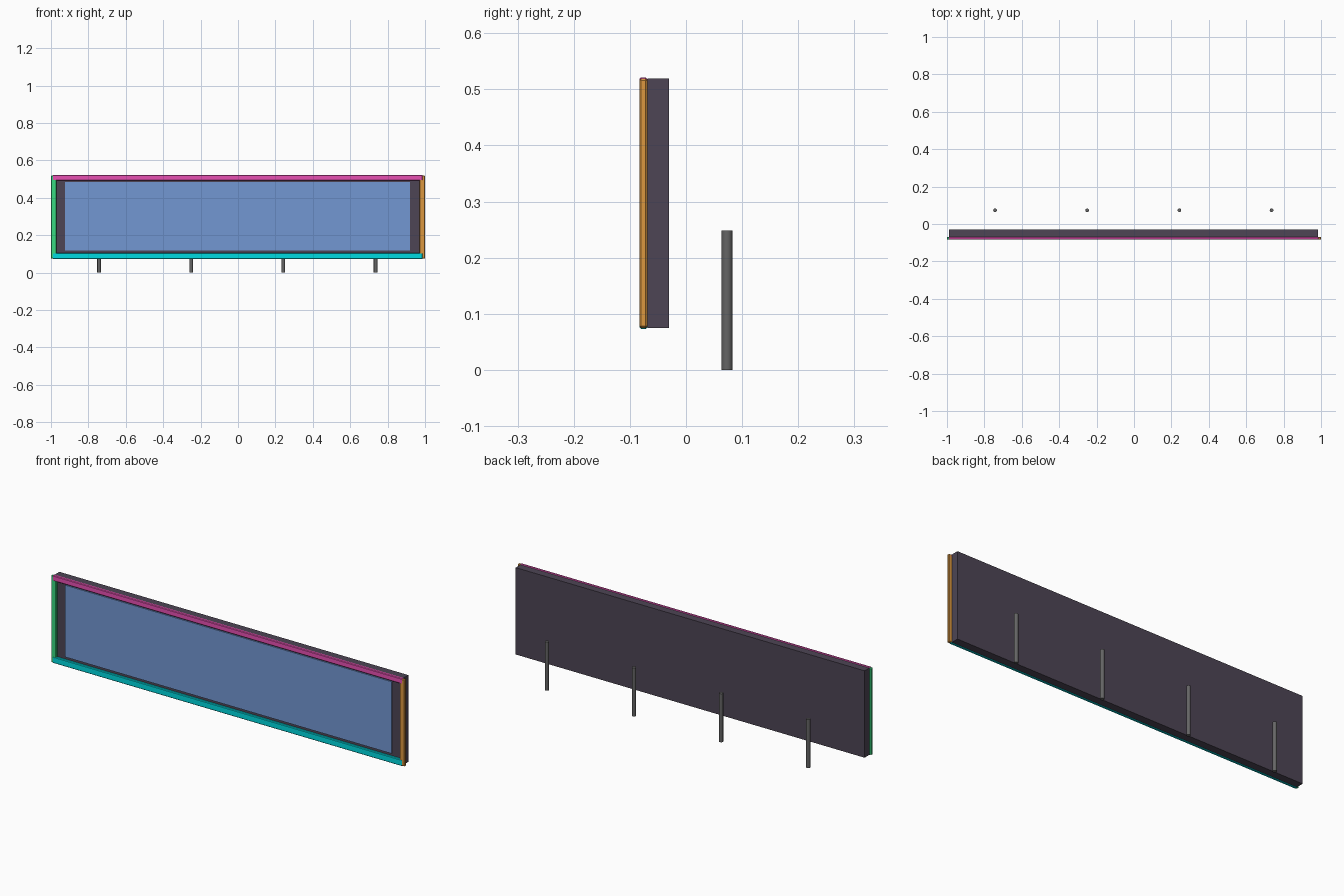
import bpy, math

if "Cube" in bpy.data.objects:
    bpy.data.objects.remove(bpy.data.objects["Cube"])


def paint(ob, rgb):
    m = bpy.data.materials.new(ob.name + "_colour")
    m.diffuse_color = (*rgb, 1)
    m.use_nodes = True
    m.node_tree.nodes["Principled BSDF"].inputs["Base Color"].default_value = m.diffuse_color
    ob.data.materials.append(m)


def box(name, x, y, z, rgb, bevel=0):
    """Box from (min, max) ranges, optionally with chamfered edges."""
    bpy.ops.mesh.primitive_cube_add(
        size=1, location=[(a + b) / 2 for a, b in (x, y, z)])
    ob = bpy.context.object
    ob.name = name
    ob.scale = [b - a for a, b in (x, y, z)]
    bpy.ops.object.transform_apply(location=False, rotation=False, scale=True)
    if bevel:
        mod = ob.modifiers.new("chamfer", 'BEVEL')
        mod.width = bevel
        mod.segments = 1
    paint(ob, rgb)
    return ob


# Sign cabinet and raised face panel
box("cabinet", (-0.989, 0.984), (-0.069, -0.03), (0.075, 0.519), (0.075, 0.06, 0.09))
box("face_panel", (-0.925, 0.92), (-0.075, -0.068), (0.118, 0.485), (0.17, 0.31, 0.65))

# Four coloured trim bars framing the front
FY = (-0.083, -0.0688)
box("left_trim", (-1.0, -0.971), FY, (0.075, 0.519), (0.04, 0.70, 0.22), 0.003)
box("right_trim", (0.971, 1.0), FY, (0.075, 0.519), (0.71, 0.31, 0.05), 0.003)
box("top_trim", (-0.991, 0.988), (FY[0] - 0.0003, FY[1]), (0.493, 0.521), (0.80, 0.08, 0.45), 0.003)
box("bottom_trim", (-0.991, 0.988), (FY[0] - 0.0003, FY[1]), (0.073, 0.106), (0.0, 0.70, 0.75), 0.003)

# Row of ground posts standing behind the cabinet
for i in range(4):
    bpy.ops.mesh.primitive_cylinder_add(
        vertices=16, radius=0.0098, depth=0.248,
        location=(-0.743 + i * 0.4928, 0.0732, 0.124))
    post = bpy.context.object
    post.name = f"post_{i + 1}"
    bpy.ops.object.shade_smooth_by_angle(angle=math.radians(30))
    paint(post, (0.13, 0.13, 0.13))
